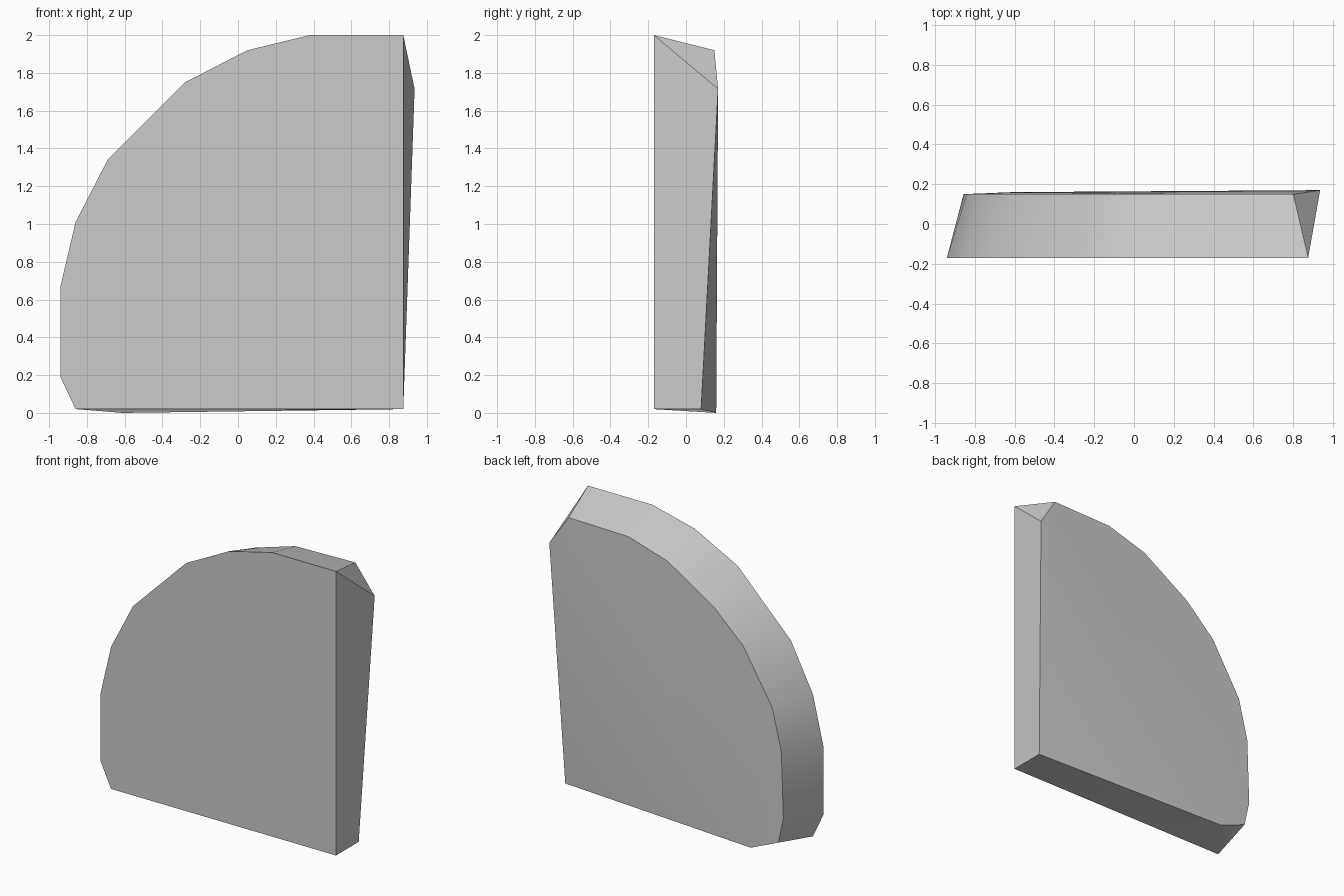
import bpy
import bmesh
import math

cube = bpy.data.objects.get("Cube")
if cube:
    bpy.data.objects.remove(cube, do_unlink=True)

FRONT_Y = -0.17

# Material
grey = bpy.data.materials.new("plain grey")
grey.use_nodes = True
colour = (0.6, 0.6, 0.6, 1)
grey.diffuse_color = colour
grey.node_tree.nodes["Principled BSDF"].inputs["Base Color"].default_value = colour

# Front outline (x, z): lower right corner, then up and over the curved rim
front_outline = [(0.875, 0.02), (0.875, 2), (0.38, 2), (0.05, 1.92),
                 (-0.28, 1.75), (-0.69, 1.34), (-0.86, 1.01),
                 (-0.94, 0.67), (-0.94, 0.19), (-0.86, 0.02)]
# Back rim (x, z) matching the curved part of the front outline
rim_outline = [(0.80, 1.92), (0.337, 1.91), (0.037, 1.82), (-0.325, 1.593),
               (-0.548, 1.383), (-0.77, 1.016), (-0.84, 0.73),
               (-0.856, 0.265), (-0.817, 0.086)]
RIM_Y = 0.15

bm = bmesh.new()
front = [bm.verts.new((x, FRONT_Y, z)) for x, z in front_outline]
rim = [bm.verts.new((x, RIM_Y, z)) for x, z in rim_outline]
heel = bm.verts.new((0.875, 0.08, 0.02))
shoulder = bm.verts.new((0.935, 0.17, 1.715))
toe = bm.verts.new((-0.61, 0.16, 0))

# Front and back panels
bm.faces.new(front)
bm.faces.new([shoulder] + rim + [toe])
bm.faces.new((heel, shoulder, toe))

# Straight side and base
bm.faces.new((front[0], front[1], shoulder, heel))
bm.faces.new((front[0], heel, toe, front[-1]))

# Chamfered corners where the back edge is cut away
bm.faces.new((front[1], rim[0], shoulder))
bm.faces.new((front[-1], toe, rim[-1]))

# Curved rim: join each front edge to its back edge
for i in range(len(rim) - 1):
    bm.faces.new((front[i + 1], front[i + 2], rim[i + 1], rim[i]))

bmesh.ops.recalc_face_normals(bm, faces=bm.faces)
mesh = bpy.data.meshes.new("rounded_panel")
bm.to_mesh(mesh)
bm.free()
mesh.materials.append(grey)

panel = bpy.data.objects.new("rounded_panel", mesh)
bpy.context.collection.objects.link(panel)

# Soft rim with crisp panel edges
bpy.ops.object.select_all(action="DESELECT")
panel.select_set(True)
bpy.context.view_layer.objects.active = panel
bpy.ops.object.shade_smooth_by_angle(angle=math.radians(30))
